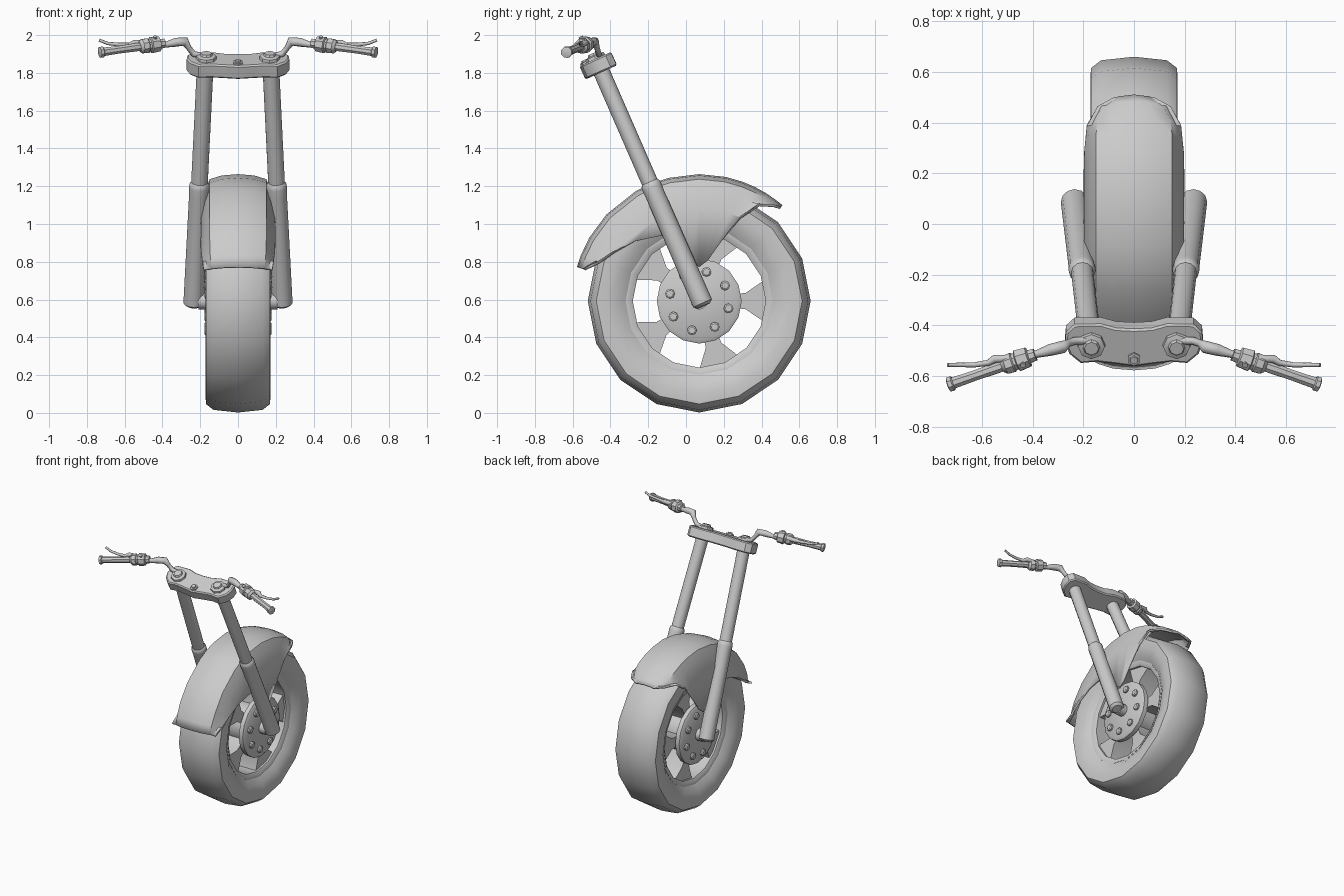
import bpy, bmesh, math
from mathutils import Vector as V

if "Cube" in bpy.data.objects:
    bpy.data.objects.remove(bpy.data.objects["Cube"])

WHEEL = V((0, 0.07, 0.592))
AX = V((1, 0, 0))


def finish(name, bm, mirror=False):
    bmesh.ops.recalc_face_normals(bm, faces=bm.faces)
    me = bpy.data.meshes.new(name)
    bm.to_mesh(me)
    bm.free()
    ob = bpy.data.objects.new(name, me)
    bpy.context.collection.objects.link(ob)
    if mirror:
        ob.modifiers.new("mirror", 'MIRROR')
    return ob


def lathe(name, prof, origin, axis, segs=12, closed=False, mirror=False, bm=None):
    """Turn (distance along axis, radius) points around an axis."""
    own = bm is None
    bm = bm or bmesh.new()
    axis = V(axis).normalized()
    u = V((0, 1, 0)) if abs(axis.x) > 0.99 else axis.cross(AX).normalized()
    w = axis.cross(u)
    rings = []
    for t, r in prof:
        rings.append([bm.verts.new(V(origin) + axis * t + r * (
            u * math.cos(2 * math.pi * k / segs) + w * math.sin(2 * math.pi * k / segs)))
            for k in range(segs)])
    pairs = list(zip(rings, rings[1:])) + ([(rings[-1], rings[0])] if closed else [])
    for a, b in pairs:
        for k in range(segs):
            n = (k + 1) % segs
            bm.faces.new((a[k], a[n], b[n], b[k]))
    if not closed:
        bm.faces.new(rings[0])
        bm.faces.new(rings[-1])
    return finish(name, bm, mirror) if own else None


def prism(bm, pts, offset):
    """Extrude a polygon of 3D points by an offset vector."""
    a = [bm.verts.new(p) for p in pts]
    b = [bm.verts.new(p + offset) for p in pts]
    bm.faces.new(a)
    bm.faces.new(b)
    for i in range(len(a)):
        j = (i + 1) % len(a)
        bm.faces.new((a[i], a[j], b[j], b[i]))


def pipe(name, pts, depth):
    """Mirrored round pipe through (x, y, z, thickness factor) points."""
    cu = bpy.data.curves.new(name, 'CURVE')
    cu.dimensions = '3D'
    cu.bevel_depth, cu.bevel_resolution, cu.use_fill_caps = depth, 2, True
    sp = cu.splines.new('POLY')
    sp.points.add(len(pts) - 1)
    for p, q in zip(sp.points, pts):
        p.co, p.radius = (*q[:3], 1), q[3]
    ob = bpy.data.objects.new(name, cu)
    bpy.context.collection.objects.link(ob)
    ob.modifiers.new("mirror", 'MIRROR')


def around(r, deg, x=0.0):
    a = math.radians(deg)
    return WHEEL + V((x, r * math.cos(a), r * math.sin(a)))


# Tyre and rim ring
half = [(0.125, 0.385), (0.155, 0.43), (0.172, 0.49), (0.17, 0.545), (0.13, 0.576)]
lathe("tyre", half + [(0, 0.59)] + [(-x, r) for x, r in half[::-1]], WHEEL, AX, 16, True)
lathe("rim", [(0.13, 0.39), (0.13, 0.378), (0.115, 0.352), (-0.115, 0.352),
              (-0.13, 0.378), (-0.13, 0.39)], WHEEL, AX, 16, True)

# Five spokes that flare towards the rim
bm = bmesh.new()
for k in range(5):
    c = k * 72
    prism(bm, [around(r, c + d, -0.1) for r, d in
               [(0.12, -14), (0.25, -10), (0.365, -18), (0.375, 0),
                (0.365, 18), (0.25, 10), (0.12, 14)]], V((0.2, 0, 0)))
finish("spokes", bm)

# Hub with bevelled discs, and its bolts
lathe("hub", [(-0.16, 0.205), (-0.148, 0.225), (-0.115, 0.225), (-0.1, 0.15), (0.1, 0.15),
              (0.115, 0.225), (0.148, 0.225), (0.16, 0.205)], WHEEL, AX, 16)
bm = bmesh.new()
for k in range(8):
    lathe("", [(0, 0.026), (0.02, 0.026), (0.026, 0.018)],
          around(0.16, 31 + 45 * k, 0.152), AX, 8, bm=bm)
finish("hub_bolts", bm, True)
lathe("axle", [(-0.21, 0.045), (0.21, 0.045)], WHEEL, AX, 12)

# Front mudguard: cross-sections swept round the wheel, (angle, inner radius, width factor)
rows = [(49, 0.655, 0.4), (52, 0.64, 0.75), (58, 0.6, 0.97), (64, 0.49, 1), (70, 0.33, 1),
        (78, 0.22, 1), (90, 0.18, 1), (104, 0.22, 1), (112, 0.32, 1), (120, 0.4, 1),
        (137, 0.465, 1), (150, 0.52, 1), (159, 0.57, 0.98), (164.5, 0.63, 0.95)]
section = [(0, 0.665), (0.085, 0.658), (0.145, 0.64), (0.168, 0.585), (0.19, 0.49), (0.192, 0)]
bm = bmesh.new()
grid = []
for ang, rin, wf in rows:
    side = [(x * wf, max(r, rin)) for x, r in section]
    full = [(-x, r) for x, r in side[:0:-1]] + side
    grid.append([bm.verts.new(around(r, ang, x)) for x, r in full])
for a, b in zip(grid, grid[1:]):
    for i in range(len(a) - 1):
        bm.faces.new((a[i], a[i + 1], b[i + 1], b[i]))
bmesh.ops.remove_doubles(bm, verts=bm.verts, dist=0.0005)
guard = finish("mudguard", bm)
sol = guard.modifiers.new("thickness", 'SOLIDIFY')
sol.thickness, sol.offset = 0.014, 0

# Fork legs: thick lower sliders and thin upper tubes
foot, head = V((0.235, 0.088, 0.58)), V((0.172, -0.475, 1.87))
leg = head - foot
lathe("fork_slider", [(-0.015, 0.035), (0, 0.054), (0.63, 0.052), (0.67, 0.054),
                      (0.69, 0.052), (0.70, 0.044)], foot, leg, 12, mirror=True)
lathe("fork_tube", [(0.6, 0.044), (leg.length, 0.044)], foot, leg, 12, mirror=True)

# Fork clamp plate, square to the legs
N, B = V((0, -0.41, 0.912)), V((0, 0.912, 0.41))
C = V((0, -0.463, 1.84))
right = [(0.07, 0.072), (0.13, 0.09), (0.235, 0.088), (0.268, 0.055), (0.272, 0.01),
         (0.255, -0.04), (0.21, -0.08), (0.146, -0.074), (0.075, -0.083)]
outline = [(0, 0.068)] + right + [(0, -0.094)] + [(-x, v) for x, v in right[::-1]]
bm = bmesh.new()
prism(bm, [C + AX * x + B * v - N * 0.04 for x, v in outline], N * 0.078)
clamp = finish("fork_clamp", bm)
bv = clamp.modifiers.new("bevel", 'BEVEL')
bv.width, bv.segments, bv.limit_method, bv.angle_limit = 0.008, 1, 'ANGLE', math.radians(60)

# Caps on the legs and the central nut
top = C + N * 0.035
lathe("fork_cap", [(0, 0.056), (0.018, 0.053), (0.024, 0.034), (0.036, 0.028)],
      top + AX * 0.168, N, 8, mirror=True)
lathe("steering_nut", [(0, 0.028), (0.012, 0.028), (0.013, 0.018), (0.022, 0.016)],
      top - B * 0.058, N, 6)

# Handlebar risers and bars
pipe("handlebar", [(0.18, -0.46, 1.89, 0.8), (0.235, -0.462, 1.9, 0.8),
                   (0.262, -0.472, 1.935, 0.75), (0.28, -0.485, 1.966, 1.25),
                   (0.33, -0.497, 1.962, 1.2), (0.38, -0.512, 1.95, 0.8),
                   (0.43, -0.525, 1.953, 0.8)], 0.02)

# Switch housing, grip and lever on each bar
inner, outer = V((0.39, -0.515, 1.957)), V((0.735, -0.635, 1.908))
bar = outer - inner
L = bar.length
lathe("switch_housing", [(0, 0.026), (0.025, 0.028), (0.03, 0.042), (0.075, 0.046), (0.08, 0.036),
                         (0.09, 0.036), (0.095, 0.042), (0.125, 0.04), (0.14, 0.027)],
      inner, bar, 8, mirror=True)
lathe("grip", [(0.13, 0.022), (0.16, 0.024), (0.25, 0.022), (L - 0.025, 0.024),
               (L - 0.02, 0.031), (L - 0.004, 0.031), (L, 0.02)], inner, bar, 8, mirror=True)
lathe("switch_button", [(0, 0.012), (0.05, 0.012)], inner + bar * 0.14, (0, -0.5, 0.8), 6, mirror=True)
pipe("lever", [(0.47, -0.53, 1.958, 1.3), (0.55, -0.532, 1.958, 1.5), (0.575, -0.548, 1.948, 1.1),
               (0.63, -0.556, 1.95, 0.9), (0.69, -0.556, 1.956, 0.8),
               (0.735, -0.556, 1.974, 0.7)], 0.011)

# Smooth shading with sharp edges kept
for ob in bpy.context.scene.objects:
    ob.select_set(ob.type == 'MESH')
bpy.context.view_layer.objects.active = guard
bpy.ops.object.shade_smooth_by_angle(angle=math.radians(35))
